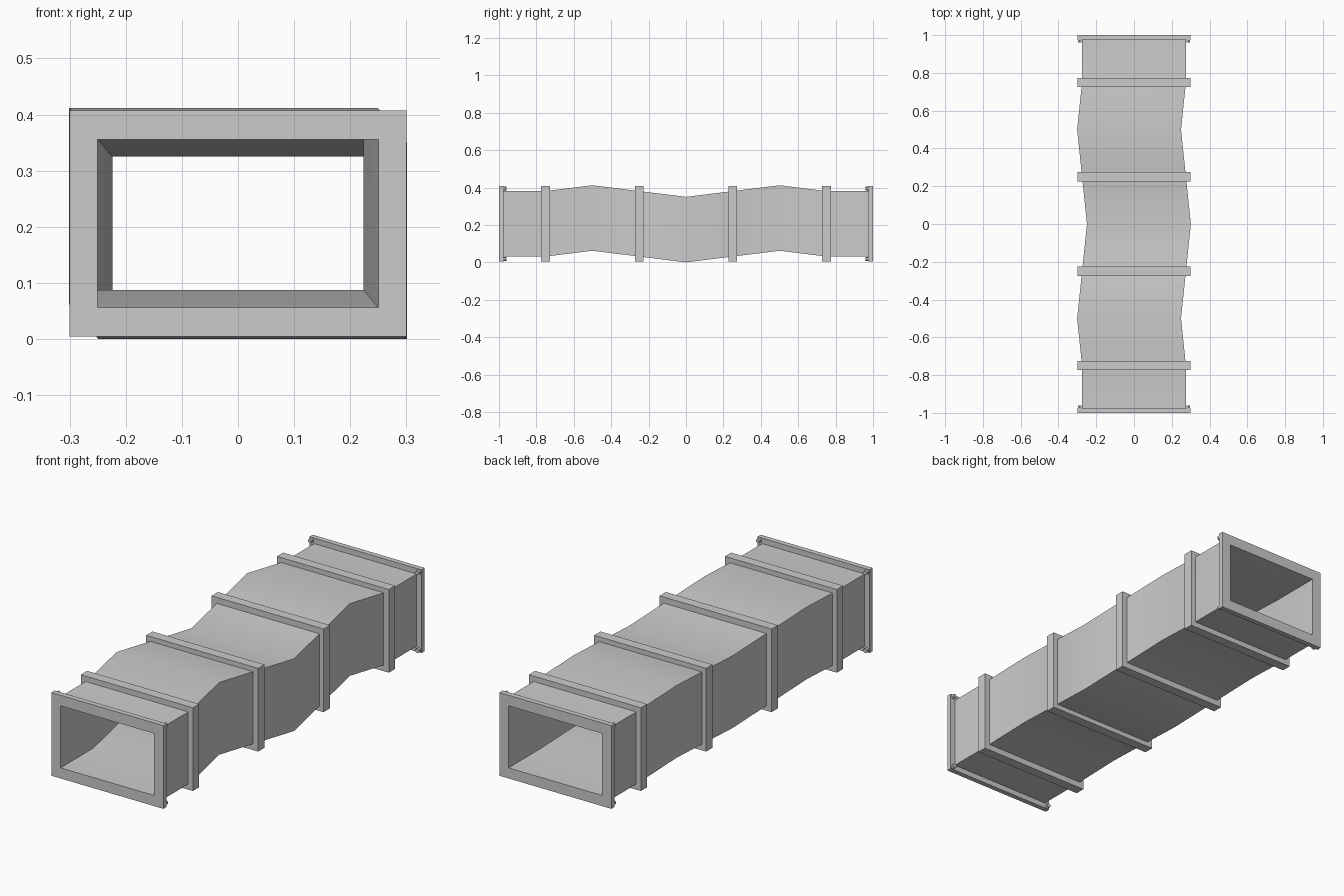
import bpy, bmesh, math

if "Cube" in bpy.data.objects:
    bpy.data.objects.remove(bpy.data.objects["Cube"])

CZ = 0.206           # height of the duct axis
OUT, INN, RIM = (0.275, 0.175), (0.25, 0.15), (0.30, 0.2015)


def finish(bm, name, smooth=False):
    bmesh.ops.recalc_face_normals(bm, faces=bm.faces)
    me = bpy.data.meshes.new(name)
    bm.to_mesh(me)
    bm.free()
    ob = bpy.data.objects.new(name, me)
    bpy.context.collection.objects.link(ob)
    if smooth:
        bpy.ops.object.select_all(action='DESELECT')
        ob.select_set(True)
        bpy.context.view_layer.objects.active = ob
        bpy.ops.object.shade_smooth_by_angle(angle=math.radians(30))
    return ob


def rect_tube(name, stations, outer, inner, smooth=False):
    """Hollow rectangular tube through stations of (y, x shift, z shift)."""
    bm = bmesh.new()

    def loop(size, y, dx, dz):
        return [bm.verts.new((dx + sx * size[0], y, CZ + dz + sz * size[1]))
                for sx, sz in ((-1, -1), (1, -1), (1, 1), (-1, 1))]

    def bridge(a, b):
        for i in range(4):
            j = (i + 1) % 4
            bm.faces.new((a[i], a[j], b[j], b[i]))

    outs = [loop(outer, *s) for s in stations]
    inns = [loop(inner, *s) for s in stations]
    for loops in (outs, inns):
        for a, b in zip(loops, loops[1:]):
            bridge(a, b)
    bridge(outs[0], inns[0])
    bridge(outs[-1], inns[-1])
    return finish(bm, name, smooth)


# Zigzagging duct body
SX, SZ = 0.026, 0.031
rect_tube("duct_body", [
    (-0.99, 0, 0), (-0.75, 0, 0), (-0.5, -SX, SZ), (-0.25, 0, 0), (0, SX, -SZ),
    (0.25, 0, 0), (0.5, -SX, SZ), (0.75, 0, 0), (0.99, 0, 0)], OUT, INN, True)

# Joint collars
for i, y in enumerate((-0.75, -0.25, 0.25, 0.75)):
    rect_tube(f"joint_collar_{i + 1}", [(y - 0.024, 0, 0), (y + 0.024, 0, 0)],
              RIM, (0.262, 0.162))

# End flanges with a small bolt behind each corner
for end, s in (("front", -1), ("back", 1)):
    rect_tube(f"{end}_flange", [(s * 1.0, 0, 0), (s * 0.975, 0, 0)], RIM, INN)
    for sx in (-1, 1):
        for sz in (-1, 1):
            bm = bmesh.new()
            bmesh.ops.create_cone(bm, cap_ends=True, segments=6, radius1=0.011,
                                  radius2=0.011, depth=0.02)
            ob = finish(bm, f"{end}_flange_bolt")
            ob.rotation_euler.x = math.pi / 2
            ob.location = (sx * 0.2875, s * 0.97, CZ + sz * 0.1885)
